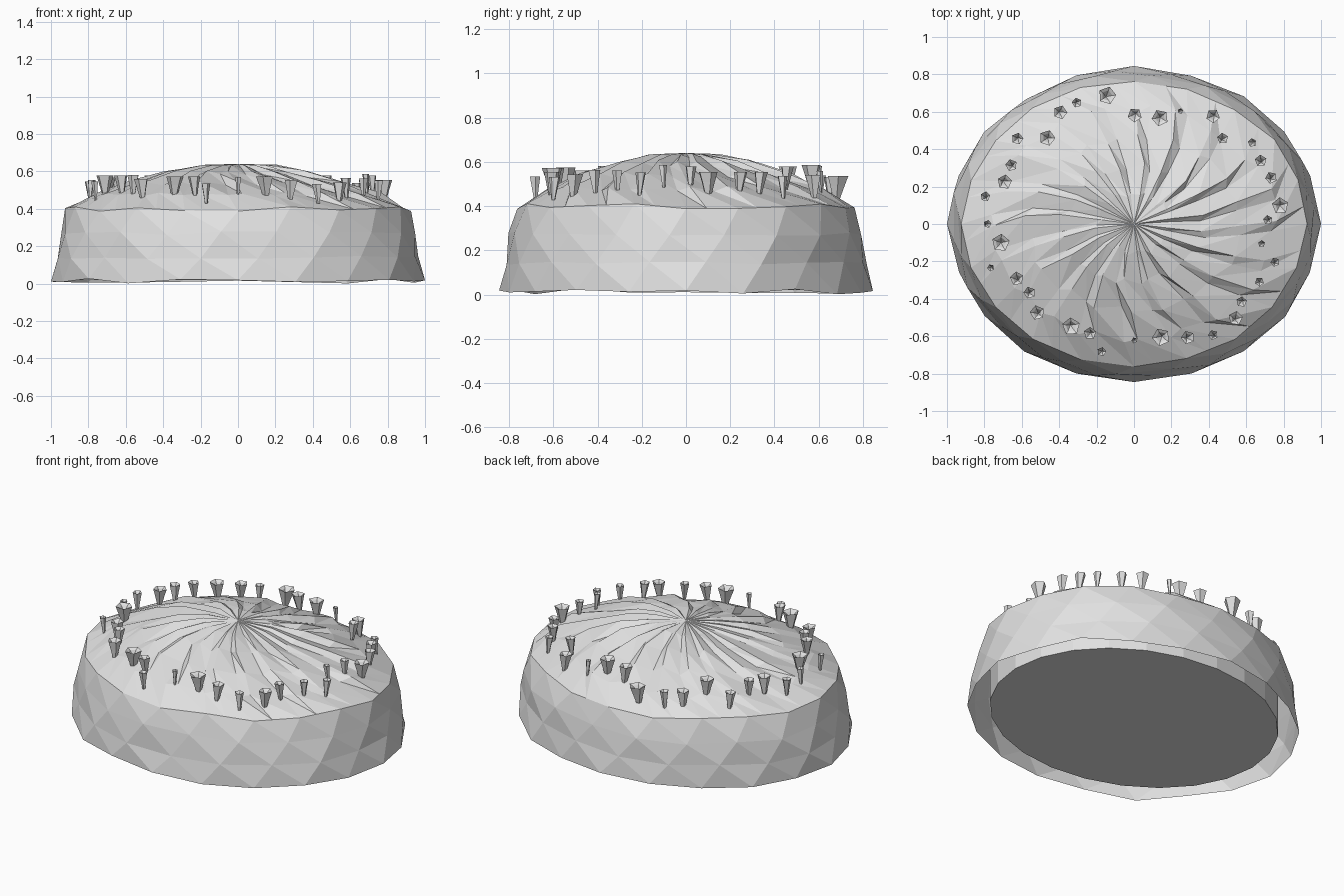
import bpy, bmesh, math, random

if "Cube" in bpy.data.objects:
    bpy.data.objects.remove(bpy.data.objects["Cube"])

random.seed(4)
N = 20
STEP = 2 * math.pi / N
RIM = (0.93, 0.77)

grey = bpy.data.materials.new("light grey")
grey.diffuse_color = (0.75, 0.75, 0.75, 1)
grey.use_nodes = True
grey.node_tree.nodes["Principled BSDF"].inputs["Base Color"].default_value = grey.diffuse_color


def finish(name, bm):
    me = bpy.data.meshes.new(name)
    bm.to_mesh(me)
    bm.free()
    me.materials.append(grey)
    ob = bpy.data.objects.new(name, me)
    bpy.context.collection.objects.link(ob)
    return ob


def bridge(bm, low, high, tri=True):
    """Join two rings of equal length, optionally with slanted triangles."""
    n = len(low)
    for i in range(n):
        a, b, c, d = low[i], low[(i + 1) % n], high[(i + 1) % n], high[i]
        if tri:
            bm.faces.new((a, b, d))
            bm.faces.new((b, c, d))
        else:
            bm.faces.new((a, b, c, d))


def dome_z(t):
    pts = [(0, .64), (.2, .628), (.4, .592), (.6, .54), (.8, .478), (.9, .442), (1, .40), (9, .40)]
    for (t0, z0), (t1, z1) in zip(pts, pts[1:]):
        if t <= t1:
            return z0 + (z1 - z0) * (t - t0) / (t1 - t0)


def ell(a, size, z):
    return (size[0] * math.cos(a), size[1] * math.sin(a), z)


# shared uneven rim between the side and the top
rim = []
for k in range(N):
    s = 1 - random.uniform(0, .02)
    rim.append(ell(k * STEP, (RIM[0] * s, RIM[1] * s), .40 + random.uniform(-.015, .015)))

# draped side: three slanting rows, open at the bottom
bm = bmesh.new()
rings = []
for sx, sy, z, turn, wob in ((1.0, .845, .015, -1.0, .015), (.985, .828, .14, -.65, .008),
                             (.968, .81, .27, -.3, .012)):
    ring = []
    for k in range(N):
        s = 1 if k % 5 == 1 and z < .1 else 1 - random.uniform(0, .022)
        ring.append(bm.verts.new(ell((k + turn) * STEP, (sx * s, sy * s),
                                     z + random.uniform(-wob, wob))))
    rings.append(ring)
rings.append([bm.verts.new(p) for p in rim])
for low, high in zip(rings, rings[1:]):
    bridge(bm, low, high)
finish("draped_side", bm)

# pleated dome: each fold has one narrow steep face and one broad face
bm = bmesh.new()
rings = []
outer = []
for k in range(N):
    p, q = rim[k], rim[(k + 1) % N]
    outer.append(bm.verts.new(p))
    outer.append(bm.verts.new([u + (v - u) * .4 for u, v in zip(p, q)]))
rings.append(outer)
for t, amp, twist in ((.8, .010, -.25), (.6, .013, -.5), (.4, .015, -.7), (.2, .007, -.8)):
    ring = []
    for k in range(N):
        h = amp * random.uniform(.3, 1.2)
        a = (k + twist + random.uniform(-.12, .12)) * STEP
        for da, dz in ((0, -h), (.3 * STEP, h)):
            r = t + random.uniform(-.03, .03)
            ring.append(bm.verts.new(ell(a + da, (RIM[0] * r, RIM[1] * r), dome_z(t) + dz)))
    rings.append(ring)
for low, high in zip(rings, rings[1:]):
    bridge(bm, low, high)
apex = bm.verts.new((0, 0, .64))
last = rings[-1]
for i, v in enumerate(last):
    bm.faces.new((v, last[(i + 1) % len(last)], apex))
finish("pleated_dome", bm)

# inner drum with recessed wall panels and a flat floor
bm = bmesh.new()
M = 24
low = [bm.verts.new(ell(i * 2 * math.pi / M, (.87, .725), .02)) for i in range(M)]
high = [bm.verts.new(ell(i * 2 * math.pi / M, (.87, .725), .36)) for i in range(M)]
bridge(bm, low, high, tri=False)
walls = bm.faces[:]
bm.faces.new(low[::-1])
bmesh.ops.inset_individual(bm, faces=walls, thickness=.02, depth=-.012)
finish("inner_drum", bm)

# small five-sided cups standing round the dome: x, y, mouth radius
CUPS = [(-.15, .68, .045), (-.31, .65, .025), (-.40, .60, .035), (-.46, .46, .04),
        (-.62, .46, .03), (-.65, .31, .03), (-.70, .23, .037), (-.79, .14, .025),
        (-.79, 0, .02), (-.71, -.10, .045), (-.76, -.23, .018), (-.62, -.30, .035),
        (-.56, -.37, .03), (-.51, -.48, .037), (-.34, -.54, .045), (-.23, -.58, .032),
        (-.17, -.68, .023), (0, -.62, .015), (.15, -.60, .045), (.28, -.61, .034),
        (.43, -.60, .025), (.54, -.51, .036), (.58, -.41, .027), (.67, -.31, .023),
        (.75, -.21, .023), (.69, -.10, .018), (.72, .02, .024), (.78, .10, .042),
        (.73, .24, .03), (.68, .33, .03), (.64, .44, .022), (.47, .45, .028),
        (.43, .58, .035), (.25, .61, .014), (.14, .57, .042), (.01, .59, .036)]
bm = bmesh.new()
for x, y, r in CUPS:
    z = dome_z(math.hypot(x / RIM[0], y / RIM[1])) - .012
    spin = random.uniform(0, 2)
    lean = (random.uniform(-.008, .008), random.uniform(-.008, .008))
    rings = []
    for f, h in ((.35, 0), (.75, .06), (1.08, .105), (.65, .095)):
        rings.append([bm.verts.new((x + lean[0] * h * 10 + r * f * math.cos(spin + i * math.tau / 5),
                                    y + lean[1] * h * 10 + r * f * math.sin(spin + i * math.tau / 5),
                                    z + h)) for i in range(5)])
    for a, b in zip(rings, rings[1:]):
        bridge(bm, a, b, tri=False)
    bm.faces.new(rings[0][::-1])
    pit = bm.verts.new((x, y, z + .06))
    for i in range(5):
        bm.faces.new((rings[-1][i], rings[-1][(i + 1) % 5], pit))
finish("cups", bm)
